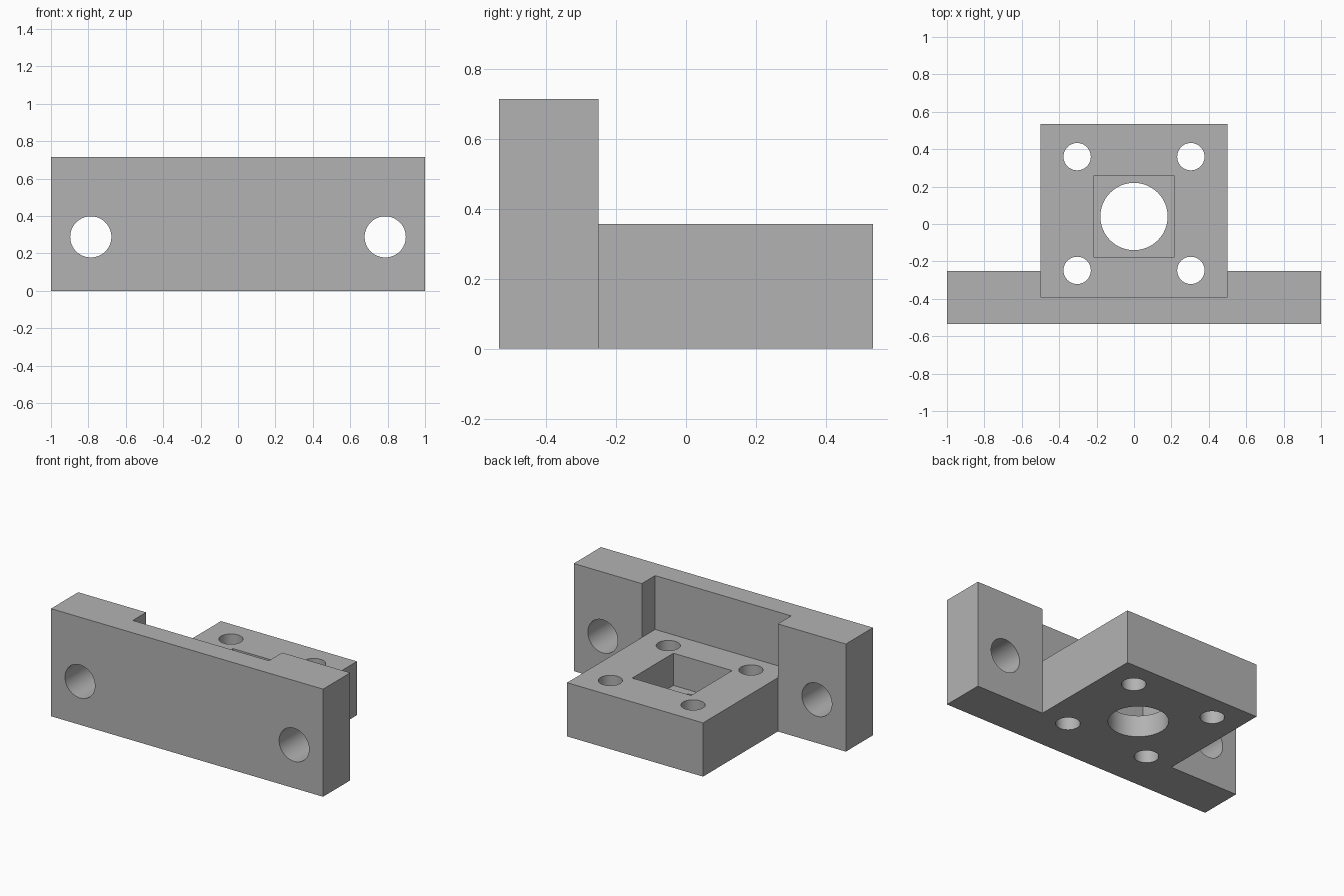
import bpy
import bmesh
from math import pi
from mathutils import Matrix, Vector

default = bpy.data.objects.get("Cube")
if default:
    bpy.data.objects.remove(default, do_unlink=True)

HEIGHT, BLOCK_TOP = 0.715, 0.357
FRONT, WALL_BACK, BACK = -0.535, -0.25, 0.535
RECESS = -0.39
HALF_WALL, HALF_BLOCK = 1.0, 0.5
BORE_Y = 0.04

grey = bpy.data.materials.new("grey")
grey.use_nodes = True
colour = (0.45, 0.45, 0.45, 1)
grey.diffuse_color = colour
grey.node_tree.nodes["Principled BSDF"].inputs["Base Color"].default_value = colour


def mesh_object(name, bm):
    bmesh.ops.recalc_face_normals(bm, faces=bm.faces)
    mesh = bpy.data.meshes.new(name)
    bm.to_mesh(mesh)
    bm.free()
    mesh.materials.append(grey)
    obj = bpy.data.objects.new(name, mesh)
    bpy.context.collection.objects.link(obj)
    return obj


def box(name, low, high):
    low, high = Vector(low), Vector(high)
    bm = bmesh.new()
    matrix = Matrix.Translation((low + high) / 2) @ Matrix.Diagonal((*(high - low), 1))
    bmesh.ops.create_cube(bm, size=1, matrix=matrix)
    return mesh_object(name, bm)


def drill(name, centre, radius, tilt=0):
    bm = bmesh.new()
    matrix = Matrix.Translation(centre) @ Matrix.Rotation(tilt, 4, "X")
    bmesh.ops.create_cone(bm, cap_ends=True, segments=64, radius1=radius,
                          radius2=radius, depth=1, matrix=matrix)
    return mesh_object(name, bm)


def cut(target, cutter):
    cutter.hide_render = True
    mod = target.modifiers.new("cut", "BOOLEAN")
    mod.operation, mod.solver, mod.object = "DIFFERENCE", "EXACT", cutter
    bpy.context.view_layer.objects.active = target
    bpy.ops.object.modifier_apply(modifier=mod.name)
    bpy.data.objects.remove(cutter, do_unlink=True)


# T-shaped plan extruded to full height
half = [(HALF_WALL, FRONT), (HALF_WALL, WALL_BACK), (HALF_BLOCK, WALL_BACK), (HALF_BLOCK, BACK)]
plan = half + [(-x, y) for x, y in reversed(half)]
bm = bmesh.new()
base = bm.faces.new([bm.verts.new((x, y, 0)) for x, y in plan])
top = bmesh.ops.extrude_face_region(bm, geom=[base])["geom"]
bmesh.ops.translate(bm, vec=(0, 0, HEIGHT),
                    verts=[v for v in top if isinstance(v, bmesh.types.BMVert)])
bracket = mesh_object("mounting_bracket", bm)

# Lower the block and recess the wall behind it
cut(bracket, box("recess", (-HALF_BLOCK, RECESS, BLOCK_TOP), (HALF_BLOCK, 1, 1)))

# Square pocket with a round bore through its floor
cut(bracket, box("pocket", (-0.216, BORE_Y - 0.216, 0.143), (0.216, BORE_Y + 0.216, 0.6)))
cut(bracket, drill("bore", (0, BORE_Y, 0), 0.18))

# Bolt holes through the block and the wall
for side in (-1, 1):
    for y in (-0.248, 0.36):
        cut(bracket, drill("block_hole", (side * 0.304, y, 0), 0.073))
    cut(bracket, drill("wall_hole", (side * 0.787, -0.4, 0.288), 0.11, pi / 2))

# Smooth bores, sharp edges
bpy.ops.object.select_all(action="DESELECT")
bracket.select_set(True)
bpy.context.view_layer.objects.active = bracket
bpy.ops.object.shade_smooth_by_angle(angle=pi / 6)
